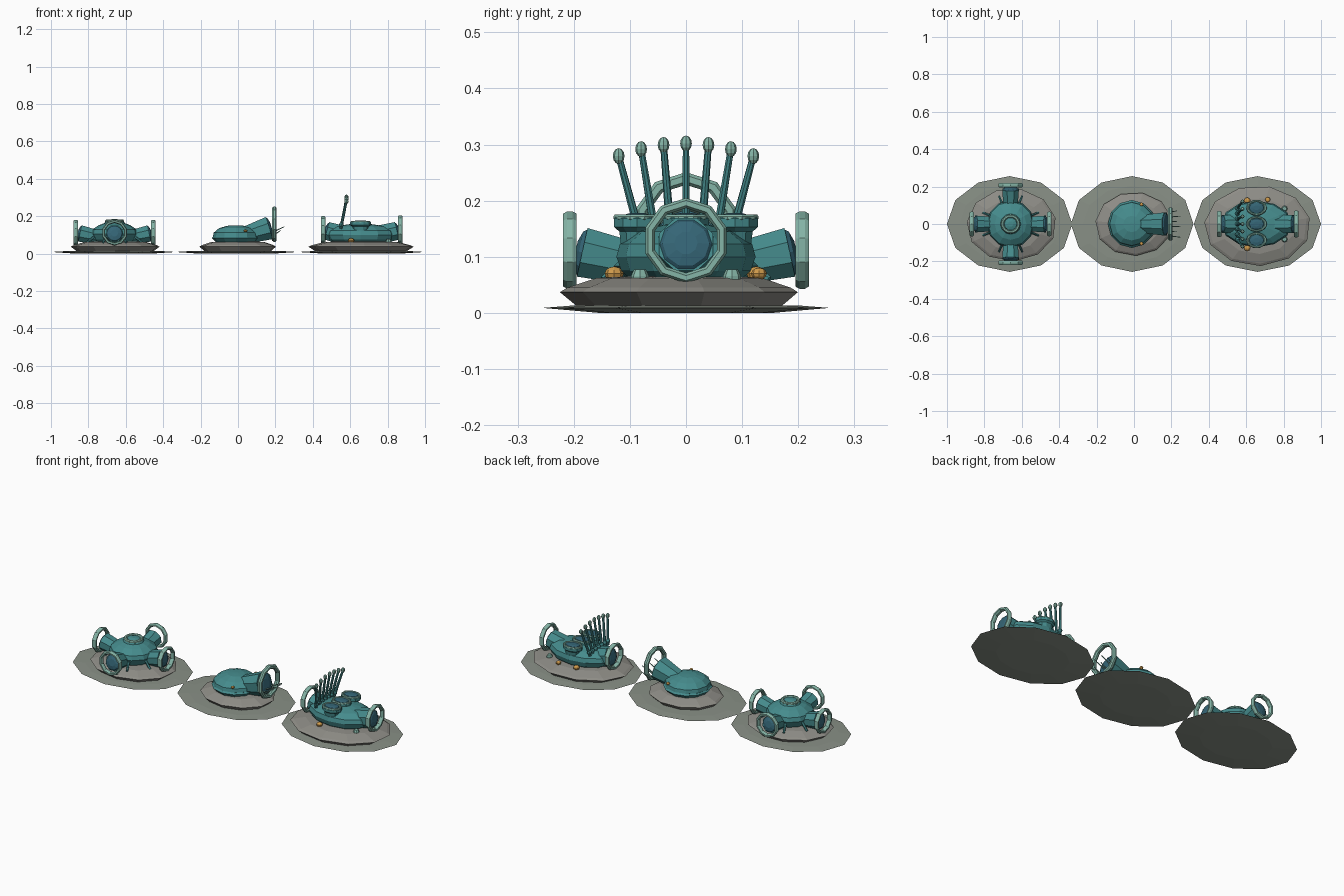
import bpy, bmesh, math
from mathutils import Vector, Matrix

if "Cube" in bpy.data.objects:
    bpy.data.objects.remove(bpy.data.objects["Cube"])


def material(name, rgb):
    m = bpy.data.materials.new(name)
    m.diffuse_color = (*rgb, 1)
    m.use_nodes = True
    m.node_tree.nodes["Principled BSDF"].inputs["Base Color"].default_value = m.diffuse_color
    return m


SAND = material("sand_grey", (0.25, 0.28, 0.24))
ROCK = material("rock_grey", (0.27, 0.265, 0.24))
TEAL = material("teal_hull", (0.06, 0.26, 0.265))
PALE = material("pale_trim", (0.235, 0.46, 0.385))
GLASS = material("blue_glass", (0.035, 0.13, 0.18))
GOLD = material("amber_lamp", (0.65, 0.34, 0.075))


def finish(name, bm, mat):
    bmesh.ops.recalc_face_normals(bm, faces=bm.faces)
    me = bpy.data.meshes.new(name)
    bm.to_mesh(me)
    bm.free()
    me.materials.append(mat)
    ob = bpy.data.objects.new(name, me)
    bpy.context.collection.objects.link(ob)
    return ob


def lathe(name, profile, sides, mat, loc=(0, 0, 0), sx=1, sy=1, phase=0, closed=False, axis=None):
    """Spin a (radius, height) profile; closed profiles make rings."""
    bm = bmesh.new()
    loops = []
    for r, z in profile:
        loops.append([bm.verts.new((r * sx * math.cos(phase + math.tau * i / sides),
                                    r * sy * math.sin(phase + math.tau * i / sides), z))
                      for i in range(sides)])
    pairs = list(zip(loops, loops[1:]))
    if closed:
        pairs.append((loops[-1], loops[0]))
    else:
        bm.faces.new(loops[0])
        bm.faces.new(loops[-1])
    for a, b in pairs:
        for i in range(sides):
            j = (i + 1) % sides
            bm.faces.new((a[i], a[j], b[j], b[i]))
    rot = Matrix.Identity(4)
    if axis is not None:
        rot = Vector(axis).to_track_quat('Z', 'Y').to_matrix().to_4x4()
    bm.transform(Matrix.Translation(loc) @ rot)
    return finish(name, bm, mat)


def tube(name, p, q, r1, r2, mat, sides=8):
    d = Vector(q) - Vector(p)
    return lathe(name, [(r1, 0), (r2, d.length)], sides, mat, p, axis=d, phase=math.pi / sides)


def ring(name, c, axis, outer, inner, depth, sides=10, sx=1, sy=1):
    h, b = depth / 2, (outer - inner) * 0.25
    prof = [(outer - b, -h), (outer, -h * .4), (outer, h * .4), (outer - b, h),
            (inner + b, h), (inner, h * .4), (inner, -h * .4), (inner + b, -h)]
    return lathe(name, prof, sides, PALE, c, sx, sy, math.pi / sides, True, axis)


def ball(name, c, r, mat, sz=1.0):
    bm = bmesh.new()
    bmesh.ops.create_uvsphere(bm, u_segments=8, v_segments=6, radius=r)
    bm.transform(Matrix.Translation(c) @ Matrix.Diagonal((1, 1, sz, 1)))
    return finish(name, bm, mat)


def port(name, base, direction, start, end, z1, z2, r1, r2, ring_at, ring_z, ring_r):
    """Flared neck with a glass end and an upright collar ring in front of it."""
    o, d = Vector((base[0], base[1], 0)), Vector(direction)
    p, q = o + d * start + Vector((0, 0, z1)), o + d * end + Vector((0, 0, z2))
    n = (q - p).normalized()
    tube(name + "_neck", p, q, r1, r2, TEAL)
    lathe(name + "_glass", [(r2 * .9, 0), (r2 * .8, .006), (r2 * .4, .012)], 10, GLASS, q, axis=n)
    ring(name + "_collar", o + d * ring_at + Vector((0, 0, ring_z)), d,
         ring_r, ring_r * 0.76, 0.024)


# Sand discs and rock mounds
LENS = [(0.6, 0), (1, 0.009), (0.8, 0.013), (0.2, 0.015)]
MOUND = [(0.86, 0.012), (1, 0.037), (0.94, 0.045), (0.7, 0.062), (0.3, 0.067)]
for name, cx, rx, mx, my, mrx, mry in (
        ("left", -0.665, 0.335, -0.655, -0.005, 0.24, 0.195),
        ("middle", -0.01, 0.328, 0.0, 0.0, 0.207, 0.17),
        ("right", 0.66, 0.34, 0.66, -0.01, 0.285, 0.215)):
    lathe(name + "_sand_disc", LENS, 12, SAND, (cx, 0, 0), rx, 0.256)
    lathe(name + "_rock_mound", MOUND, 11, ROCK, (mx, my, 0), mrx, mry, 0.2)

# Left hub: round hull with four ports
L = (-0.66, 0)
lathe("hub_hull", [(.09, .055), (.112, .075), (.127, .105), (.12, .128), (.085, .152), (.055, .163), (.05, .172)],
      12, TEAL, (*L, 0))
ring("hub_top_rim", (*L, .174), (0, 0, 1), .052, .035, .016, 12)
lathe("hub_top_cap", [(.038, .168), (.034, .178), (.015, .184)], 10, TEAL, (*L, 0))
for i in range(4):
    a = i * math.pi / 2
    d = (round(math.cos(a)), round(math.sin(a)), 0)
    port(f"hub_port_{i}", L, d, .08, .185, .085, .108, .04, .048, .207, .112, .069)
for i in range(8):
    a = math.pi / 8 + i * math.pi / 4
    c, s = math.cos(a), math.sin(a)
    tube(f"hub_strut_{i}", (L[0] + .105 * c, s * .105, .1), (L[0] + .16 * c, s * .16, .06),
         .007, .006, TEAL, 6)

# Middle pod: low dome with one large port
M = (-0.012, 0)
lathe("pod_hull", [(.085, .055), (.11, .072), (.122, .092), (.118, .112), (.09, .136), (.045, .149), (.01, .151)],
      12, TEAL, (*M, 0), 1, .98)
lathe("pod_skirt", [(.1, .056), (.128, .084), (.118, .094)], 12, TEAL, (*M, 0))
port("pod_port", M, (1, 0, 0), .05, .18, .098, .137, .05, .067, .207, .157, .094)
for i in range(6):
    y = -.07 + i * .028
    drop = .02 * (i % 2)
    tube(f"pod_feeler_{i}", (.185, y * .9, .115 - drop), (.248 - drop, y, .144 - drop), .004, .002, PALE, 5)

# Right station: long hull with a port on each end
R = (0.655, 0)
lathe("station_hull", [(.75, .055), (.93, .075), (1, .1), (.95, .123), (.72, .145), (.35, .157), (.1, .159)],
      12, TEAL, (*R, 0), .19, .124)
port("station_right_port", R, (1, 0, 0), .1, .195, .1, .122, .055, .052, .212, .129, .076)
port("station_left_port", R, (-1, 0, 0), .1, .18, .1, .122, .055, .052, .2, .127, .074)

# Three oval hatches across the station roof
for i in (-1, 0, 1):
    c = (.655, i * .087, 0)
    lathe(f"hatch_base_{i + 1}", [(.7, .12), (.78, .145), (1, .153), (1, .168), (.9, .172)], 10, TEAL,
          c, .056, .043)
    ring(f"hatch_rim_{i + 1}", (c[0], c[1], .17), (0, 0, 1), 1, .78, .011, 10, .055, .042)
    lathe(f"hatch_glass_{i + 1}", [(1, .168), (.9, .174), (.4, .178)], 10, GLASS, c, .043, .032)

# Fan of seven rods with knobs
for i in range(-3, 4):
    top = (.58, i * .04, .302 - .0025 * i * i)
    tube(f"fan_rod_{i + 3}", (.55, i * .027, .135), top, .008, .006, TEAL)
    ball(f"fan_knob_{i + 3}", top, .0105, PALE, 1.35)
    ball(f"fan_socket_{i + 3}", (.553, i * .028, .155), .0125, TEAL)

# Amber lamps on the hulls and rocks, pale bollards by the right port
for i, (x, y, z, r) in enumerate(((.605, .125, .07, .017), (.715, .13, .07, .014), (.605, -.128, .07, .017),
                                  (.04, .105, .122, .01), (.04, -.105, .122, .01))):
    ball(f"lamp_{i}", (x, y, z), r, GOLD, .75)
for s in (-1, 1):
    lathe(f"bollard_{s + 1}", [(.016, .05), (.016, .066), (.011, .077)], 8, PALE, (.805, s * .082, 0))
